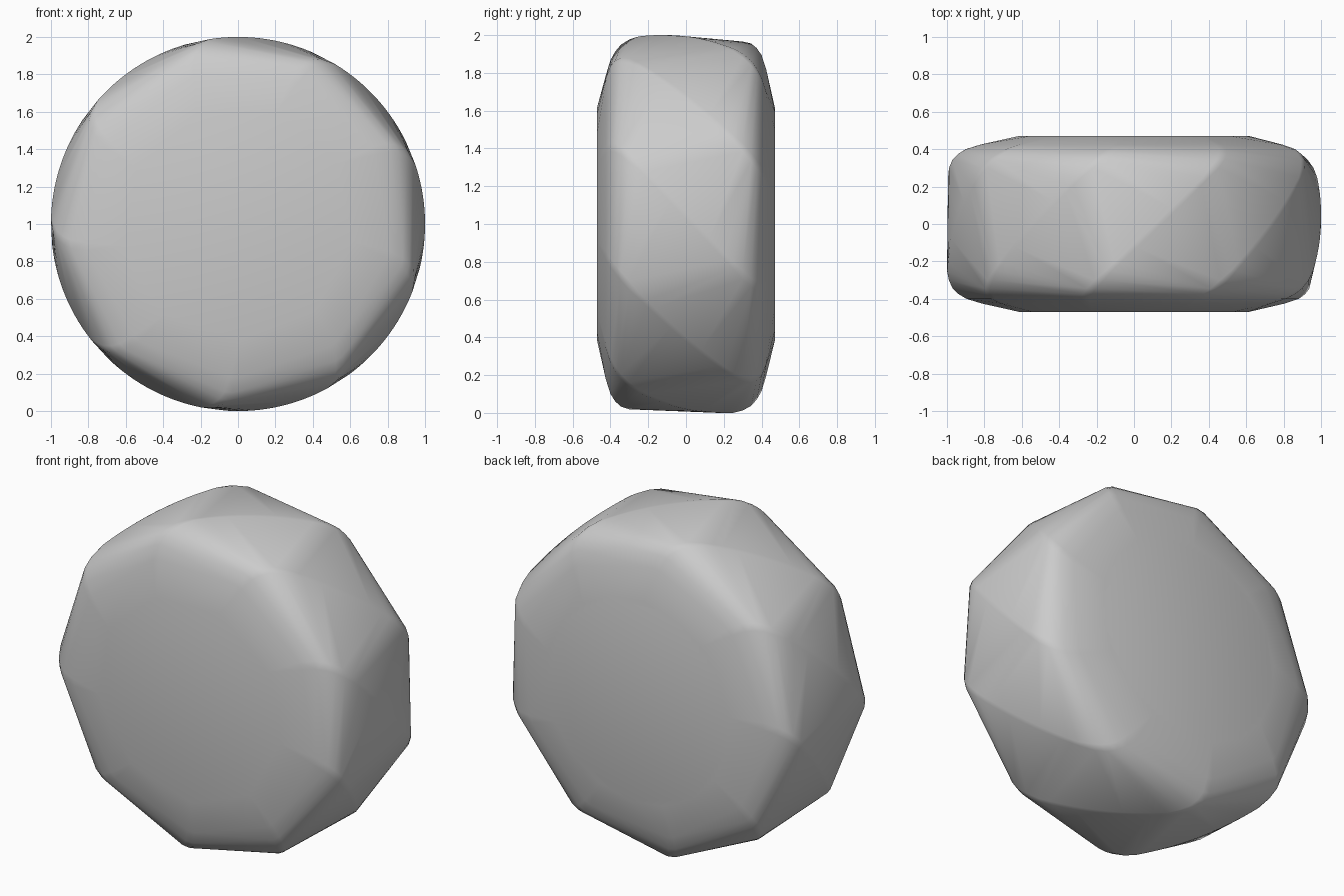
import bpy
import bmesh
from math import sin, cos, radians

SIDES = 9
TWIST = radians(61)       # turn per unit of depth
MIDDLE = radians(7.5)     # corner direction at mid depth, from straight up

cube = bpy.data.objects.get("Cube")
if cube:
    bpy.data.objects.remove(cube, do_unlink=True)

stone_grey = bpy.data.materials.new("stone_grey")
stone_grey.use_nodes = True
colour = (0.6, 0.6, 0.6, 1)
stone_grey.diffuse_color = colour
stone_grey.node_tree.nodes["Principled BSDF"].inputs["Base Color"].default_value = colour

bm = bmesh.new()


def ring(radius, y, count=SIDES, spread=0.0):
    """Corners of one twisted cross-section, each optionally split in two."""
    for i in range(count):
        for offset in ({-spread, spread}):
            a = MIDDLE + TWIST * y + radians(360) * i / count + offset
            bm.verts.new((radius * sin(a), y, 1 + radius * cos(a)))


# Twisted nine-sided rim
steps = 12
for i in range(steps + 1):
    ring(1.0, -0.25 + 0.5 * i / steps, spread=radians(1))

# Rounded shoulders and flat caps on both ends
shoulder = [(0.99, 0.30), (0.97, 0.345), (0.94, 0.375), (0.9, 0.4), (0.82, 0.425)]
for side in (-1, 1):
    for radius, y in shoulder:
        ring(radius, side * y, spread=radians(1.5))
    ring(0.62, side * 0.47, count=2 * SIDES)

# Wrap all the sections in one taut skin
hull = bmesh.ops.convex_hull(bm, input=bm.verts[:])
loose = {v for v in hull["geom_interior"] + hull["geom_unused"]
         if isinstance(v, bmesh.types.BMVert)}
bmesh.ops.delete(bm, geom=list(loose), context='VERTS')
bmesh.ops.dissolve_limit(bm, angle_limit=radians(0.5), verts=bm.verts[:], edges=bm.edges[:])
bmesh.ops.recalc_face_normals(bm, faces=bm.faces[:])
for face in bm.faces:
    face.smooth = True

mesh = bpy.data.meshes.new("twisted_pebble")
bm.to_mesh(mesh)
bm.free()
mesh.materials.append(stone_grey)
pebble = bpy.data.objects.new("twisted_pebble", mesh)
bpy.context.collection.objects.link(pebble)
